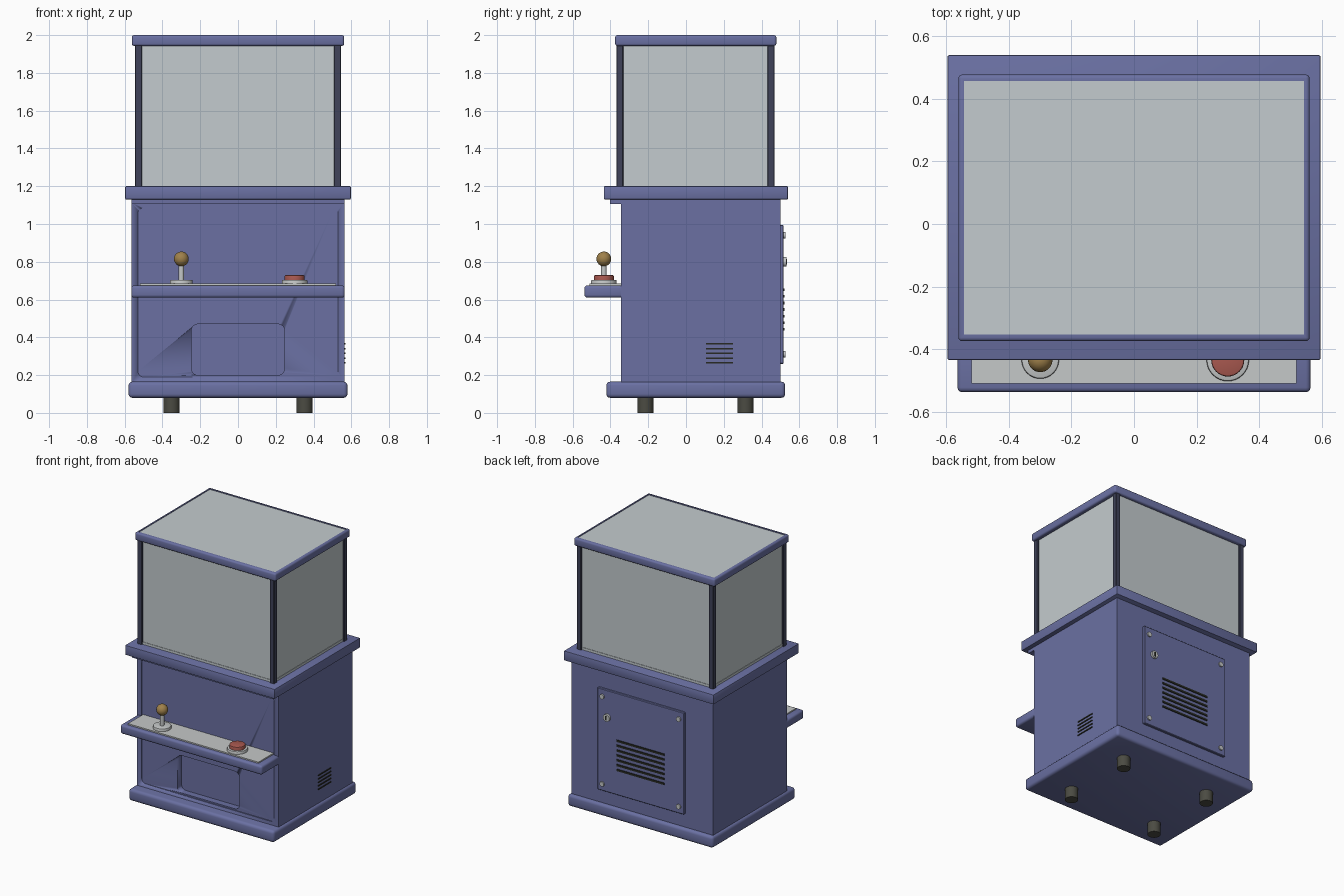
import bpy, bmesh, math
from mathutils import Matrix

cube = bpy.data.objects.get("Cube")
if cube:
    bpy.data.objects.remove(cube, do_unlink=True)


def material(name, r, g, b):
    m = bpy.data.materials.new(name)
    m.use_nodes = True
    m.diffuse_color = (r, g, b, 1)
    for node in m.node_tree.nodes:
        if node.type == 'BSDF_PRINCIPLED':
            node.inputs["Base Color"].default_value = (r, g, b, 1)
            node.inputs["Roughness"].default_value = 0.6
    return m


BLUE = material("cabinet blue", 0.145, 0.163, 0.365)
NAVY = material("dark navy", 0.05, 0.055, 0.1)
GLASS = material("pale glass", 0.55, 0.6, 0.62)
METAL = material("light metal", 0.56, 0.58, 0.58)
GOLD = material("ball gold", 0.35, 0.22, 0.07)
RED = material("button red", 0.4, 0.1, 0.08)
RUBBER = material("rubber", 0.07, 0.07, 0.055)
BLACK = material("vent black", 0.02, 0.022, 0.016)


def finish(name, bm, mat):
    mesh = bpy.data.meshes.new(name)
    bm.to_mesh(mesh)
    bm.free()
    mesh.materials.append(mat)
    ob = bpy.data.objects.new(name, mesh)
    bpy.context.collection.objects.link(ob)
    activate(ob)
    bpy.ops.object.shade_smooth_by_angle(angle=math.radians(35))
    return ob


def activate(ob):
    bpy.ops.object.select_all(action='DESELECT')
    ob.select_set(True)
    bpy.context.view_layer.objects.active = ob


def box(name, xs, ys, zs, mat, bevel=0, segments=3, only_y=False):
    """Box from ranges; only_y rounds just the edges that run along y."""
    bm = bmesh.new()
    bmesh.ops.create_cube(bm, size=1)
    for v in bm.verts:
        v.co = [r[0] + (c + 0.5) * (r[1] - r[0]) for c, r in zip(v.co, (xs, ys, zs))]
    if bevel:
        edges = [e for e in bm.edges
                 if not only_y or abs(e.verts[0].co.y - e.verts[1].co.y) > 1e-5]
        bmesh.ops.bevel(bm, geom=edges, offset=bevel, segments=segments,
                        affect='EDGES', profile=0.5)
    return finish(name, bm, mat)


def disc(name, x, y, z0, z1, r, mat, bevel=0, r_top=None):
    bm = bmesh.new()
    bmesh.ops.create_cone(bm, cap_ends=True, segments=32, radius1=r,
                          radius2=r_top or r, depth=z1 - z0,
                          matrix=Matrix.Translation((x, y, (z0 + z1) / 2)))
    if bevel:
        rim = [e for e in bm.edges if all(v.co.z > (z0 + z1) / 2 for v in e.verts)]
        bmesh.ops.bevel(bm, geom=rim, offset=bevel, segments=2, affect='EDGES', profile=0.5)
    return finish(name, bm, mat)


def back_disc(name, x, z, y0, y1, r, mat):
    bm = bmesh.new()
    place = Matrix.Translation((x, (y0 + y1) / 2, z)) @ Matrix.Rotation(math.pi / 2, 4, 'X')
    bmesh.ops.create_cone(bm, cap_ends=True, segments=20, radius1=r, radius2=r,
                          depth=y1 - y0, matrix=place)
    return finish(name, bm, mat)


def cut(ob, cutter):
    mod = ob.modifiers.new("recess", 'BOOLEAN')
    mod.operation = 'DIFFERENCE'
    mod.solver = 'EXACT'
    mod.object = cutter
    activate(ob)
    bpy.ops.object.modifier_apply(modifier=mod.name)
    bpy.data.objects.remove(cutter, do_unlink=True)


# Lower cabinet with a shallow front inset and a prize opening
body = box("cabinet_body", (-.565, .565), (-.345, .5), (.15, 1.115), BLUE)
cut(body, box("front_inset", (-.53, .53), (-.5, -.338), (.19, 1.085), BLUE, .03, 5, True))
cut(body, box("prize_opening", (-.247, .247), (-.5, -.29), (.2, .47), BLUE, .035, 5, True))
box("plinth", (-.58, .58), (-.422, .525), (.08, .165), BLUE, .02)
box("neck", (-.565, .565), (-.402, .5), (1.107, 1.135), BLUE)
box("collar", (-.597, .597), (-.435, .54), (1.13, 1.2), BLUE, .005, 2)

# Feet
for sx, side in ((-1, "right"), (1, "left")):
    for y, end in ((-.215, "front"), (.315, "back")):
        disc(f"foot_{end}_{side}", sx * .352, y, 0, .085, .043, RUBBER)

# Display case: glass, corner posts, bottom trim and lid
box("glass_case", (-.533, .533), (-.355, .455), (1.19, 1.95), GLASS)
for sx, side in ((-1, "right"), (1, "left")):
    for sy, end in ((-1, "front"), (1, "back")):
        cx, cy = sx * .527, .05 + sy * .4
        box(f"post_{end}_{side}", (cx - .018, cx + .018), (cy - .018, cy + .018),
            (1.195, 1.95), NAVY, .003, 1)
box("case_trim", (-.536, .536), (-.358, .458), (1.195, 1.217), GLASS)
lid = box("lid", (-.562, .562), (-.375, .478), (1.943, 2), BLUE, .012)
cut(lid, box("lid_inset", (-.544, .544), (-.353, .457), (1.985, 2.1), BLUE))
box("lid_glass", (-.544, .544), (-.353, .457), (1.98, 1.996), GLASS)

# Control shelf
box("control_shelf", (-.565, .565), (-.538, -.33), (.61, .675), BLUE, .015)
box("control_plate", (-.52, .52), (-.51, -.335), (.67, .684), METAL)

# Joystick and button
disc("joystick_base", -.3, -.435, .68, .704, .06, METAL, .006)
disc("joystick_stick", -.3, -.435, .7, .79, .014, METAL)
bm = bmesh.new()
bmesh.ops.create_uvsphere(bm, u_segments=32, v_segments=16, radius=.039,
                          matrix=Matrix.Translation((-.3, -.435, .815)))
finish("joystick_ball", bm, GOLD)
disc("button_ring", .3, -.435, .68, .704, .068, METAL, .006)
disc("button_cap", .3, -.435, .7, .729, .053, RED, .006)

# Service door with screws, lock and vent slots
box("service_door", (-.345, .345), (.495, .517), (.26, .995), BLUE, .004, 1)
for x in (-.305, .305):
    for z in (.31, .94):
        back_disc("door_screw", x, z, .51, .526, .017, METAL)
back_disc("door_lock", .265, .8, .51, .532, .026, METAL)
box("keyhole", (.26, .27), (.53, .535), (.785, .815), BLACK)
for i in range(7):
    z = .442 + i * .035
    box("back_vent", (-.19, .19), (.512, .522), (z - .007, z + .007), BLACK)

# Side vent slots
for i in range(5):
    z = .265 + i * .025
    box("side_vent", (.56, .57), (.105, .25), (z - .004, z + .004), BLACK)
